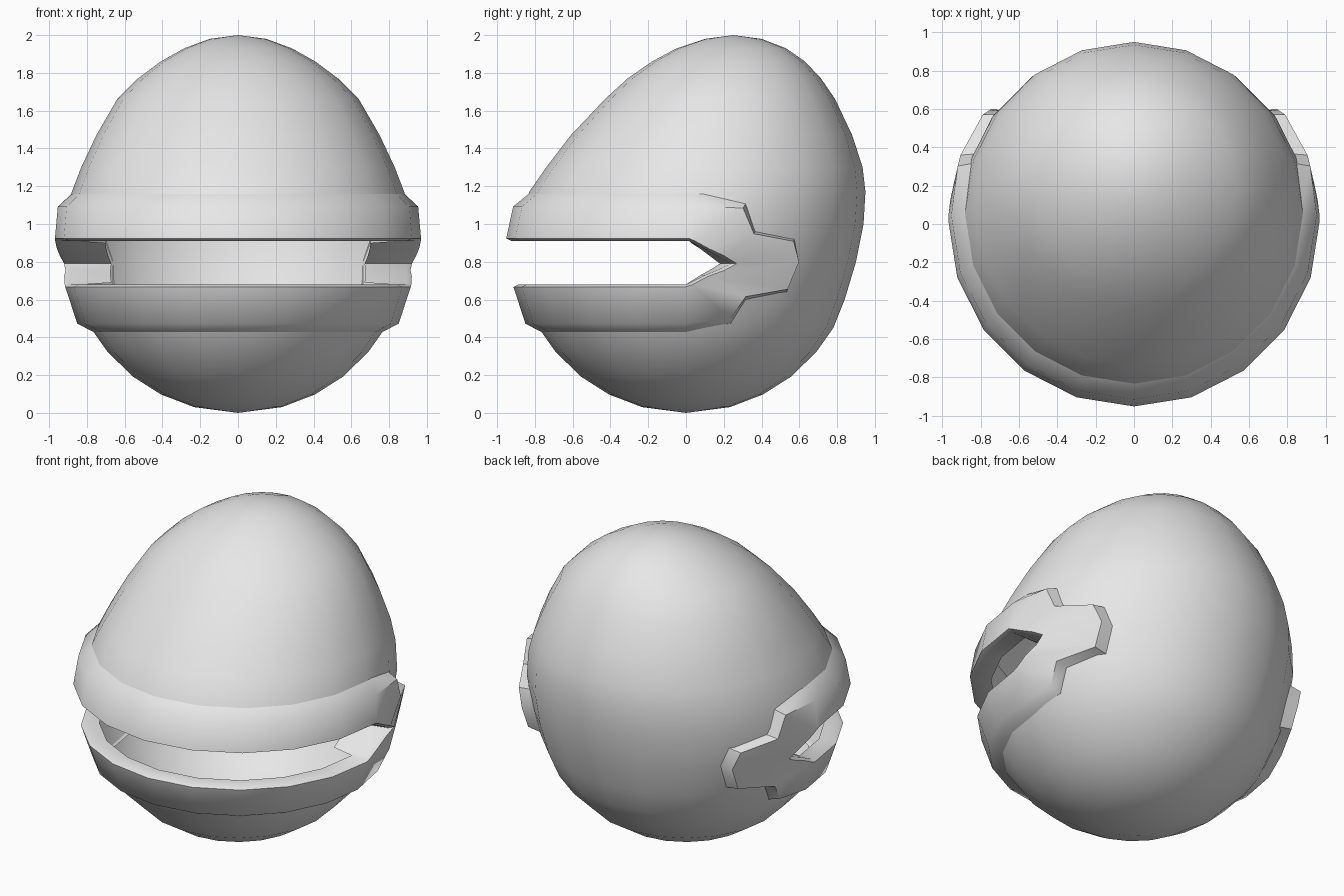
import bpy, bmesh, math
from math import sin, cos, radians

cube = bpy.data.objects.get("Cube")
if cube:
    bpy.data.objects.remove(cube, do_unlink=True)

grey = bpy.data.materials.new("light_grey")
grey.use_nodes = True
grey.diffuse_color = (0.8, 0.8, 0.8, 1)
grey.node_tree.nodes["Principled BSDF"].inputs["Base Color"].default_value = (0.8, 0.8, 0.8, 1)

SEGMENTS = 20

# Shell rows: height, front y, back y, half width
rows = []
for a in (15, 27, 38, 50):
    r = 0.9 * sin(radians(a))
    rows.append((0.9 - 0.9 * cos(radians(a)), -r, r, r))
rows += [(0.45, -0.78, 0.78, 0.78), (0.60, -0.85, 0.84, 0.85),
         (0.80, -0.89, 0.90, 0.895), (1.00, -0.885, 0.94, 0.91),
         (1.17, -0.83, 0.95, 0.88), (1.30, -0.74, 0.935, 0.83),
         (1.47, -0.61, 0.88, 0.75), (1.66, -0.43, 0.79, 0.64),
         (1.77, -0.31, 0.715, 0.53), (1.86, -0.18, 0.63, 0.41),
         (1.93, -0.05, 0.53, 0.285), (1.98, 0.10, 0.40, 0.15)]


def section(z):
    """Centre y, depth radius and half width of the shell at a height."""
    for low, high in zip(rows, rows[1:]):
        if low[0] <= z <= high[0]:
            t = (z - low[0]) / (high[0] - low[0])
            f, b, w = [p + (q - p) * t for p, q in zip(low[1:], high[1:])]
            return (f + b) / 2, (b - f) / 2, w


def surface(phi, z, offset=0.0):
    """Point on the shell, phi measured from the front towards the left."""
    c, depth, width = section(z)
    return ((width + offset) * sin(phi), c - (depth + offset) * cos(phi), z)


def angle_at(y, z):
    c, depth, _ = section(z)
    return math.acos(max(-1, min(1, (c - y) / depth)))


def finish(bm, name, angle):
    bmesh.ops.recalc_face_normals(bm, faces=bm.faces[:])
    mesh = bpy.data.meshes.new(name)
    bm.to_mesh(mesh)
    bm.free()
    mesh.materials.append(grey)
    ob = bpy.data.objects.new(name, mesh)
    bpy.context.collection.objects.link(ob)
    bpy.ops.object.select_all(action='DESELECT')
    ob.select_set(True)
    bpy.context.view_layer.objects.active = ob
    bpy.ops.object.shade_smooth_by_angle(angle=radians(angle))
    return ob


# Egg-shaped hollow shell, leaning back, open behind the visor slit
bm = bmesh.new()
rings = [[bm.verts.new(surface(math.tau * i / SEGMENTS, row[0]))
          for i in range(SEGMENTS)] for row in rows]
for low, high in zip(rings, rings[1:]):
    for i in range(SEGMENTS):
        j = (i + 1) % SEGMENTS
        face = bm.faces.new((low[i], low[j], high[j], high[i]))
        mid = face.calc_center_median()
        if 0.6 < mid.z < 1.0 and mid.y < 0.25:
            bm.faces.remove(face)
for ring, pole in ((rings[0], (0, 0, 0)), (rings[-1], (0, 0.25, 2))):
    tip = bm.verts.new(pole)
    for i in range(SEGMENTS):
        bm.faces.new((ring[i], ring[(i + 1) % SEGMENTS], tip))
finish(bm, "helmet_shell", 70)

# Raised slit frame: stations of (outer angle, outer z, inner angle, inner z, bevel, lip depth)
front = [radians(18 * k) for k in range(6)]
stations = [(p, 1.17, p, 0.91, 0.3, 0.06) for p in front]
outer = [(0.32, 1.11), (0.37, 0.96), (0.58, 0.92), (0.60, 0.80),
         (0.54, 0.64), (0.32, 0.60), (0.24, 0.47)]
inner = [(0.03, 0.90), (0.10, 0.865), (0.17, 0.825), (0.23, 0.79),
         (0.17, 0.76), (0.10, 0.73), (0.02, 0.69)]
for o, i in zip(outer, inner):
    stations.append((angle_at(*o), o[1], angle_at(*i), i[1], 0.12, 0.2))
stations += [(p, 0.42, p, 0.68, 0.2, 0.06) for p in reversed(front)]

bm = bmesh.new()
strips = []
for po, zo, pi, zi, bevel, depth in stations:
    pm, zm = po + (pi - po) * bevel, zo + (zi - zo) * bevel
    pe, ze = po + (pi - po) * 0.95, zo + (zi - zo) * 0.95
    lip = 0.065 if zi > 0.78 else 0.05
    strips.append([bm.verts.new(co) for co in (
        surface(po, zo, -0.01), surface(pm, zm, 0.06), surface(pe, ze, lip),
        surface(pi, zi, lip - 0.03), surface(pi, zi, -depth))])
for a, b in zip(strips, strips[1:]):
    for k in range(len(a) - 1):
        bm.faces.new((a[k], a[k + 1], b[k + 1], b[k]))
frame = finish(bm, "visor_frame", 50)
mirror = frame.modifiers.new("Mirror", 'MIRROR')
mirror.use_clip = True
mirror.merge_threshold = 0.002
